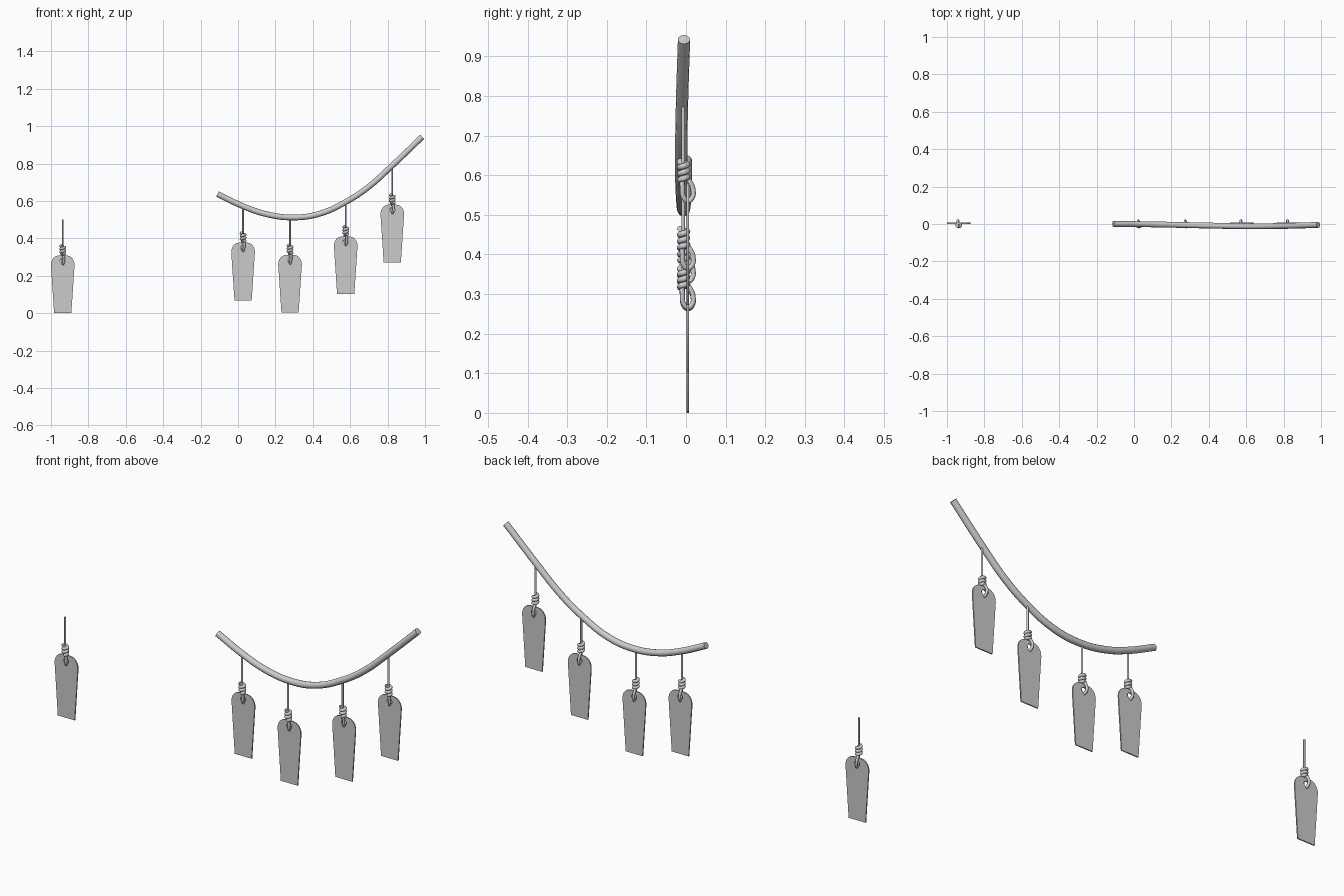
import bpy, math

if "Cube" in bpy.data.objects:
    bpy.data.objects.remove(bpy.data.objects["Cube"])

def to_mesh(curve, name, smooth=True):
    # turn a curve into a real mesh object
    tmp = bpy.data.objects.new(name, curve)
    bpy.context.collection.objects.link(tmp)
    bpy.ops.object.select_all(action='DESELECT')
    tmp.select_set(True)
    bpy.context.view_layer.objects.active = tmp
    bpy.ops.object.convert(target='MESH')
    ob = bpy.context.object
    ob.name = name
    if smooth:
        bpy.ops.object.shade_smooth_by_angle(angle=math.radians(40))
    return ob

def tube(name, pts, r, closed=False, res=3, steps=4):
    c = bpy.data.curves.new(name, 'CURVE')
    c.dimensions = '3D'
    c.bevel_depth, c.bevel_resolution = r, res
    c.resolution_u, c.use_fill_caps = steps, True
    s = c.splines.new('BEZIER')
    s.bezier_points.add(len(pts) - 1)
    for b, p in zip(s.bezier_points, pts):
        b.co = p
        b.handle_left_type = b.handle_right_type = 'AUTO'
    s.use_cyclic_u = closed
    return to_mesh(c, name)

# main sagging cord
tube("cord", [(-0.11, 0.0, 0.637), (0.03, -0.001, 0.571), (0.15, -0.003, 0.53),
              (0.29, -0.006, 0.512), (0.43, -0.009, 0.53), (0.58, -0.012, 0.597),
              (0.70, -0.012, 0.677), (0.82, -0.01, 0.785), (0.985, -0.005, 0.943)],
     0.0155, res=4, steps=6)

# flat tag with rounded shoulders and a hole
def make_tag():
    half = [(0.046, 0.0), (0.063, 0.255), (0.0625, 0.268), (0.058, 0.283),
            (0.049, 0.296), (0.037, 0.305), (0.02, 0.309)]
    outline = half + [(-x, z) for x, z in reversed(half)]
    hole = [(0.014 * math.cos(a * math.pi / 8), 0.28 + 0.014 * math.sin(a * math.pi / 8))
            for a in range(16)]
    c = bpy.data.curves.new("tag", 'CURVE')
    c.dimensions, c.fill_mode, c.extrude = '2D', 'BOTH', 0.003
    for loop in (outline, hole):
        s = c.splines.new('POLY')
        s.points.add(len(loop) - 1)
        for p, (x, z) in zip(s.points, loop):
            p.co = (x, z, 0, 1)
        s.use_cyclic_u = True
    ob = to_mesh(c, "tag", False)
    ob.rotation_euler = (math.radians(90), 0, 0)
    ob.location = (0, 0.004, 0)
    bpy.ops.object.transform_apply(location=True, rotation=True)
    return ob

tag = make_tag()

# hanging string, wrapped knot, and loop through the hole
string = tube("string", [(0, -0.007, 0.30), (0, -0.007, 0.40), (0, -0.007, 0.50)], 0.0048, steps=2)
turns, n = 3, 24
knot = tube("knot", [(0.0105 * math.sin(2 * math.pi * turns * i / n),
                      -0.006 - 0.0095 * math.cos(2 * math.pi * turns * i / n),
                      0.316 + 0.047 * i / n) for i in range(n + 1)], 0.0075, steps=3)
loop = tube("loop", [(0.003, -0.007, 0.318), (0.006, -0.009, 0.295), (0.004, -0.006, 0.272),
                     (0.0, 0.005, 0.263), (-0.003, 0.016, 0.272), (-0.005, 0.018, 0.290),
                     (-0.005, 0.012, 0.308), (-0.003, 0.0, 0.320)], 0.0065, closed=True)

# repeat the hanging tag: four on the cord, one apart
parts = [tag, string, knot, loop]
spots = [(-0.937, 0.0), (0.027, 0.069), (0.278, 0.003), (0.576, 0.102), (0.825, 0.272)]
for k, (x, z) in enumerate(spots):
    for p in parts:
        ob = p if k == 0 else bpy.data.objects.new(f"{p.name}_{k + 1}", p.data)
        if k:
            bpy.context.collection.objects.link(ob)
        ob.location = (x, 0, z)
